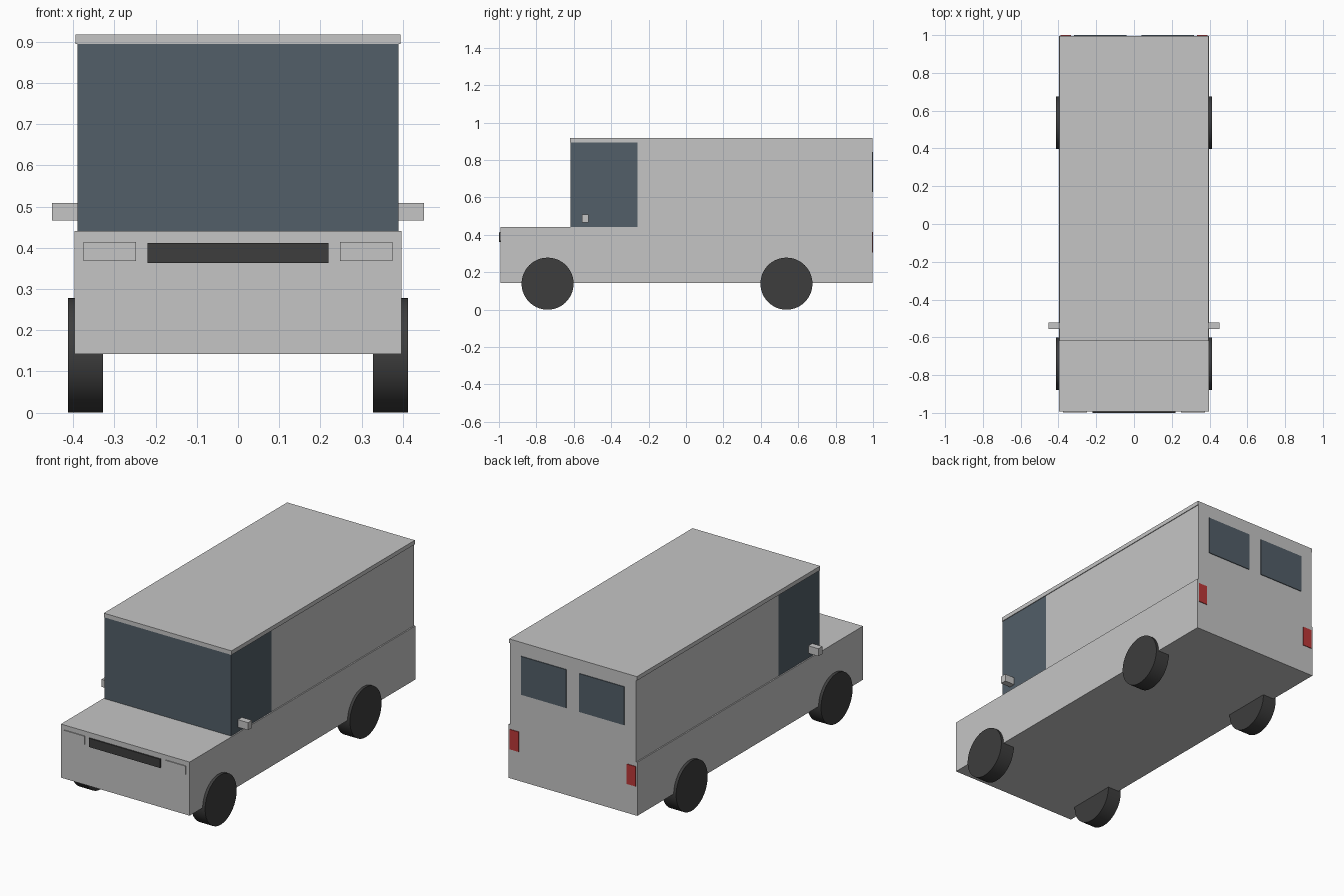
import bpy
import math

if "Cube" in bpy.data.objects:
    bpy.data.objects.remove(bpy.data.objects["Cube"])


def material(name, rgb):
    m = bpy.data.materials.new(name)
    m.diffuse_color = (*rgb, 1.0)
    m.use_nodes = True
    m.node_tree.nodes["Principled BSDF"].inputs["Base Color"].default_value = m.diffuse_color
    return m


PAINT = material("body_grey", (0.56, 0.56, 0.56))
GLASS = material("dark_glass", (0.085, 0.113, 0.138))
BLACK = material("black", (0.047, 0.047, 0.047))
RED = material("light_red", (0.5, 0.04, 0.04))


def box(name, mat, x, y, z):
    """Box from (min, max) ranges on each axis."""
    bpy.ops.mesh.primitive_cube_add(size=1)
    ob = bpy.context.object
    ob.name = name
    ob.location = [(a + b) / 2 for a, b in (x, y, z)]
    ob.scale = [b - a for a, b in (x, y, z)]
    bpy.ops.object.transform_apply(location=True, rotation=False, scale=True)
    ob.data.materials.append(mat)
    return ob


def pair(name, mat, x, y, z):
    """The same box on both sides of the van."""
    box(name + "_right", mat, x, y, z)
    box(name + "_left", mat, (-x[1], -x[0]), y, z)


FRONT, BACK = -0.993, 0.996

# Body shell: lower body with bonnet, glazed cab, cargo box, roof
box("lower_body", PAINT, (-0.397, 0.397), (FRONT, BACK), (0.142, 0.441))
box("cab_glass", GLASS, (-0.39, 0.39), (-0.618, -0.26), (0.441, 0.895))
box("cargo_box", PAINT, (-0.39, 0.39), (-0.26, BACK), (0.441, 0.895))
box("roof", PAINT, (-0.394, 0.394), (-0.62, BACK), (0.895, 0.918))

# Front details
box("grille", BLACK, (-0.22, 0.22), (-1.0, FRONT), (0.363, 0.412))
pair("headlight", PAINT, (0.248, 0.375), (-0.998, FRONT), (0.368, 0.414))
pair("mirror", PAINT, (0.388, 0.452), (-0.557, -0.522), (0.467, 0.509))

# Rear details
pair("rear_window", GLASS, (0.04, 0.318), (BACK, 1.0), (0.628, 0.842))
pair("tail_light", RED, (0.333, 0.388), (BACK, 1.0), (0.305, 0.416))

# Wheels
for end, y in (("front", -0.74), ("rear", 0.537)):
    for side, sx in (("right", 1), ("left", -1)):
        bpy.ops.mesh.primitive_cylinder_add(
            vertices=64, radius=0.139, depth=0.085,
            location=(sx * 0.37, y, 0.139), rotation=(0, math.pi / 2, 0))
        wheel = bpy.context.object
        wheel.name = f"{end}_wheel_{side}"
        wheel.data.materials.append(BLACK)
        bpy.ops.object.shade_smooth_by_angle(angle=math.radians(30))
